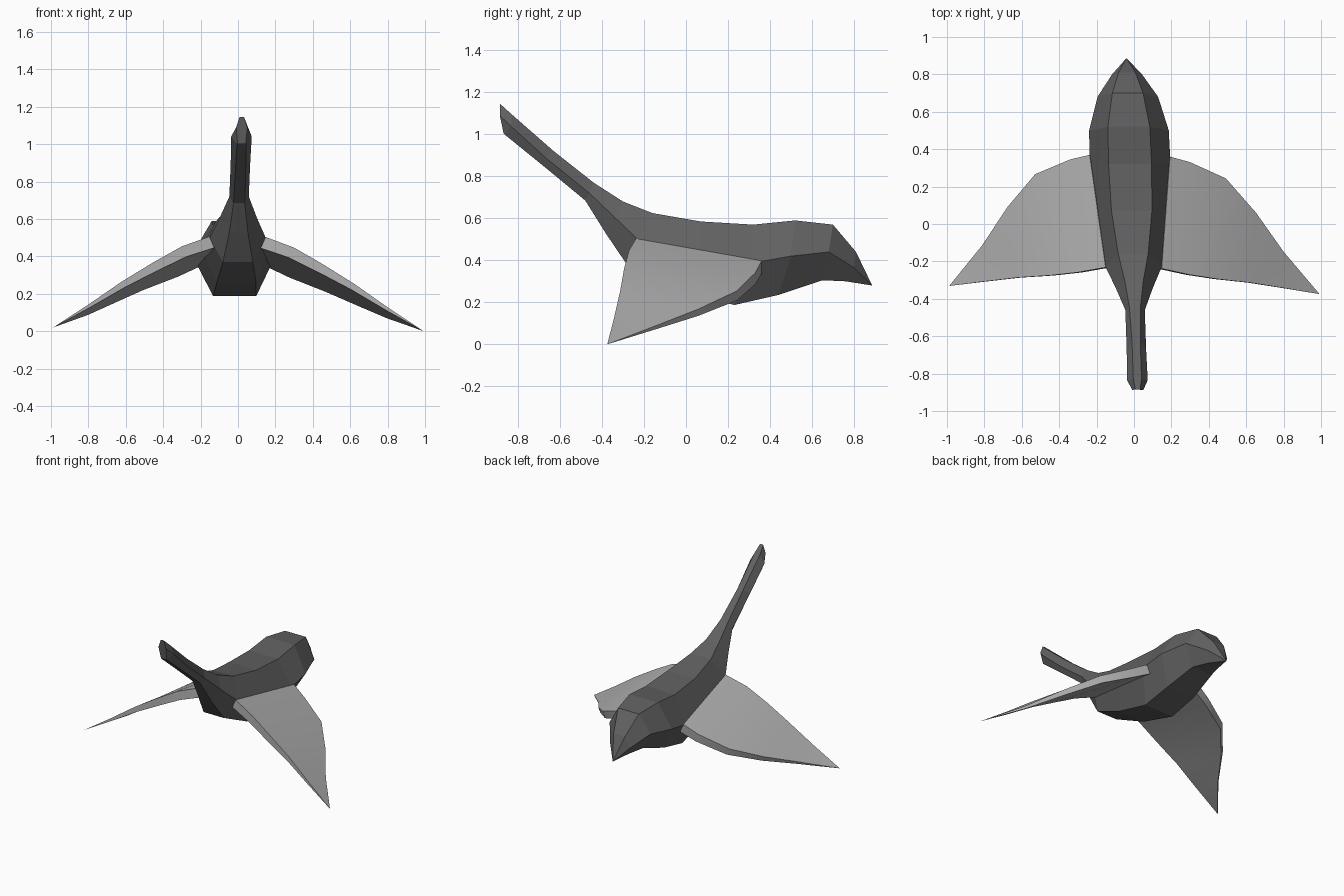
import bpy, bmesh, math
from mathutils import Vector


def centre_x(y):
    # the body axis is turned slightly about z
    return -0.01 - 0.034 * y


def material(name, v):
    m = bpy.data.materials.new(name)
    m.diffuse_color = (v, v, v, 1)
    return m


def loft(name, rings, mat):
    """Skin a list of equal-length rings; coincident points are merged."""
    bm = bmesh.new()
    loops = [[bm.verts.new(p) for p in r] for r in rings]
    n = len(loops[0])
    for a, b in zip(loops, loops[1:]):
        for i in range(n):
            j = (i + 1) % n
            bm.faces.new((a[i], a[j], b[j], b[i]))
    bm.faces.new(loops[0])
    bmesh.ops.remove_doubles(bm, verts=bm.verts[:], dist=1e-5)
    bmesh.ops.recalc_face_normals(bm, faces=bm.faces[:])
    me = bpy.data.meshes.new(name)
    bm.to_mesh(me)
    bm.free()
    me.materials.append(mat)
    ob = bpy.data.objects.new(name, me)
    bpy.context.collection.objects.link(ob)
    return ob


dark = material("dark_grey", 0.12)
light = material("light_grey", 0.42)

# Body: six-sided sections as (y, z, half width) of top, side and bottom edges
sections = [
    ((-0.885, 1.145, 0.012), (-0.887, 1.09, 0.030), (-0.869, 1.005, 0.022)),
    ((-0.830, 1.095, 0.022), (-0.835, 1.04, 0.055), (-0.865, 1.000, 0.025)),
    ((-0.630, 0.920, 0.022), (-0.670, 0.89, 0.052), (-0.680, 0.850, 0.028)),
    ((-0.440, 0.770, 0.030), (-0.460, 0.72, 0.052), (-0.480, 0.685, 0.030)),
    ((-0.300, 0.680, 0.050), (-0.340, 0.605, 0.10), (-0.380, 0.525, 0.050)),
    ((-0.160, 0.625, 0.080), (-0.230, 0.50, 0.150), (-0.275, 0.370, 0.080)),
    ((0.070, 0.585, 0.108), (0.070, 0.44, 0.185), (-0.040, 0.260, 0.105)),
    ((0.320, 0.570, 0.115), (0.330, 0.39, 0.216), (0.230, 0.187, 0.115)),
    ((0.520, 0.590, 0.112), (0.500, 0.42, 0.213), (0.440, 0.235, 0.110)),
    ((0.700, 0.570, 0.082), (0.680, 0.44, 0.162), (0.650, 0.305, 0.080)),
    ((0.810, 0.440, 0.045), (0.800, 0.365, 0.080), (0.760, 0.300, 0.045)),
    ((0.887, 0.280, 0.0), (0.887, 0.280, 0.0), (0.887, 0.280, 0.0)),
]
rings = []
for sec in sections:
    right = [(centre_x(y) + w, y, z) for y, z, w in sec]
    left = [(centre_x(y) - w, y, z) for y, z, w in reversed(sec)]
    rings.append(right + left)
loft("body", rings, dark)

# Wings: front edge, rear edge and thickness from root to tip
front = [(0.15, -0.235, 0.505), (0.30, -0.265, 0.45), (0.45, -0.285, 0.365),
         (0.62, -0.30, 0.26), (0.80, -0.325, 0.135), (0.99, -0.353, 0.01)]
rear = [(0.215, 0.365, 0.40), (0.32, 0.338, 0.345), (0.51, 0.255, 0.26),
        (0.665, 0.075, 0.175), (0.805, -0.13, 0.095), (0.99, -0.353, 0.01)]
thick = [0.065, 0.06, 0.05, 0.035, 0.018, 0.0]


def wing_point(p, side):
    x = side * p[0]
    return Vector((x + centre_x(p[1]), p[1] - 0.022 * x, p[2] - 0.01 * x))


for name, side in (("right_wing", 1), ("left_wing", -1)):
    rings = []
    for f, r, t in zip(front, rear, thick):
        drop = Vector((-0.4, 0, -0.92)) * t
        pts = [f, r, Vector(r) + drop, Vector(f) + drop]
        rings.append([wing_point(p, side) for p in pts])
    ob = loft(name, rings, light)
    bpy.ops.object.select_all(action='DESELECT')
    ob.select_set(True)
    bpy.context.view_layer.objects.active = ob
    bpy.ops.object.shade_smooth_by_angle(angle=math.radians(30))
